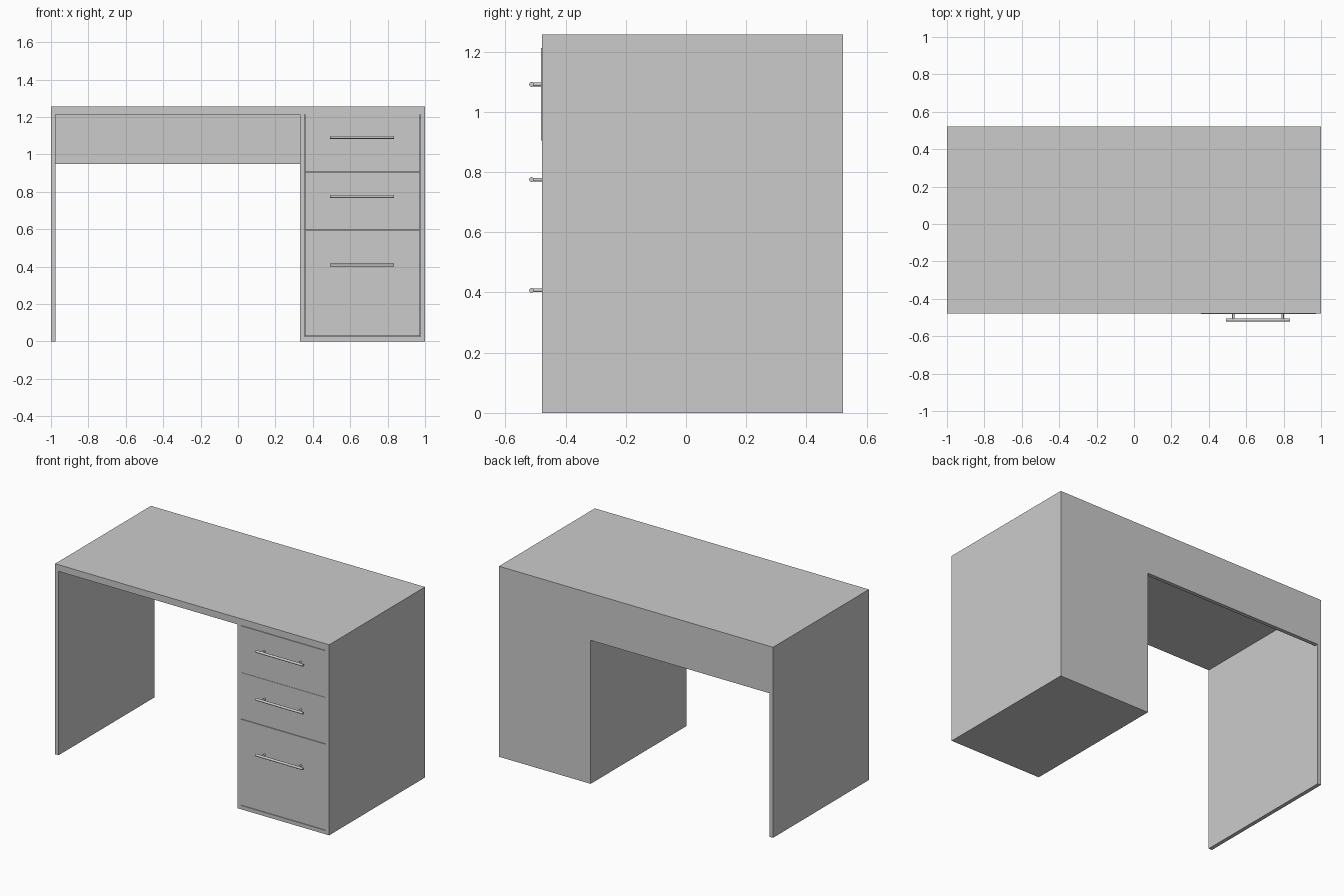
import bpy
import math

if "Cube" in bpy.data.objects:
    bpy.data.objects.remove(bpy.data.objects["Cube"])

FRONT, BACK = -0.478, 0.521   # carcass depth limits
T = 0.025                     # board thickness
UNDER, TOP = 1.213, 1.257     # underside and top of the worktop


def board(name, x0, x1, y0, y1, z0, z1):
    bpy.ops.mesh.primitive_cube_add(
        size=1, location=((x0 + x1) / 2, (y0 + y1) / 2, (z0 + z1) / 2))
    ob = bpy.context.object
    ob.name = name
    ob.scale = (x1 - x0, y1 - y0, z1 - z0)
    bpy.ops.object.transform_apply(location=False, rotation=False, scale=True)
    return ob


def rod(name, radius, length, centre, rotation):
    bpy.ops.mesh.primitive_cylinder_add(
        vertices=24, radius=radius, depth=length, location=centre, rotation=rotation)
    ob = bpy.context.object
    ob.name = name
    bpy.ops.object.shade_smooth_by_angle(angle=math.radians(35))
    return ob


# Worktop and full-depth upright panels
board("worktop", -1, 1, FRONT, BACK, UNDER, TOP)
for name, x in (("left_leg_panel", -1), ("pedestal_inner_side", 0.331),
                ("pedestal_outer_side", 1 - T)):
    board(name, x, x + T, FRONT, BACK, 0, UNDER)

# Modesty panel across the knee space, flush with the back
board("modesty_panel", -1 + T, 0.331, BACK - T, BACK, 0.947, UNDER)

# Pedestal floor, ceiling and back
X0, X1 = 0.331 + T, 1 - T
board("pedestal_floor", X0, X1, FRONT, BACK, 0, T)
board("pedestal_ceiling", X0, X1, FRONT + T, BACK, UNDER - T, UNDER)
board("pedestal_back", X0, X1, BACK - T, BACK, T, UNDER - T)

# Drawer fronts with bar handles; the top one stands slightly proud
drawers = (("top", 0.905, UNDER - 0.001, 1.091, 0.003),
           ("middle", 0.597, 0.902, 0.775, 0),
           ("bottom", T + 0.003, 0.594, 0.407, 0))
for label, z0, z1, hz, proud in drawers:
    board(label + "_drawer_front", X0 + 0.001, X1 - 0.001,
          FRONT - proud, FRONT + T, z0, z1)
    rod(label + "_handle_bar", 0.008, 0.343, (0.663, -0.513, hz), (0, math.pi / 2, 0))
    for side, x in (("left", 0.531), ("right", 0.795)):
        rod(f"{label}_handle_{side}_post", 0.006, 0.04,
            (x, -0.491, hz), (math.pi / 2, 0, 0))
